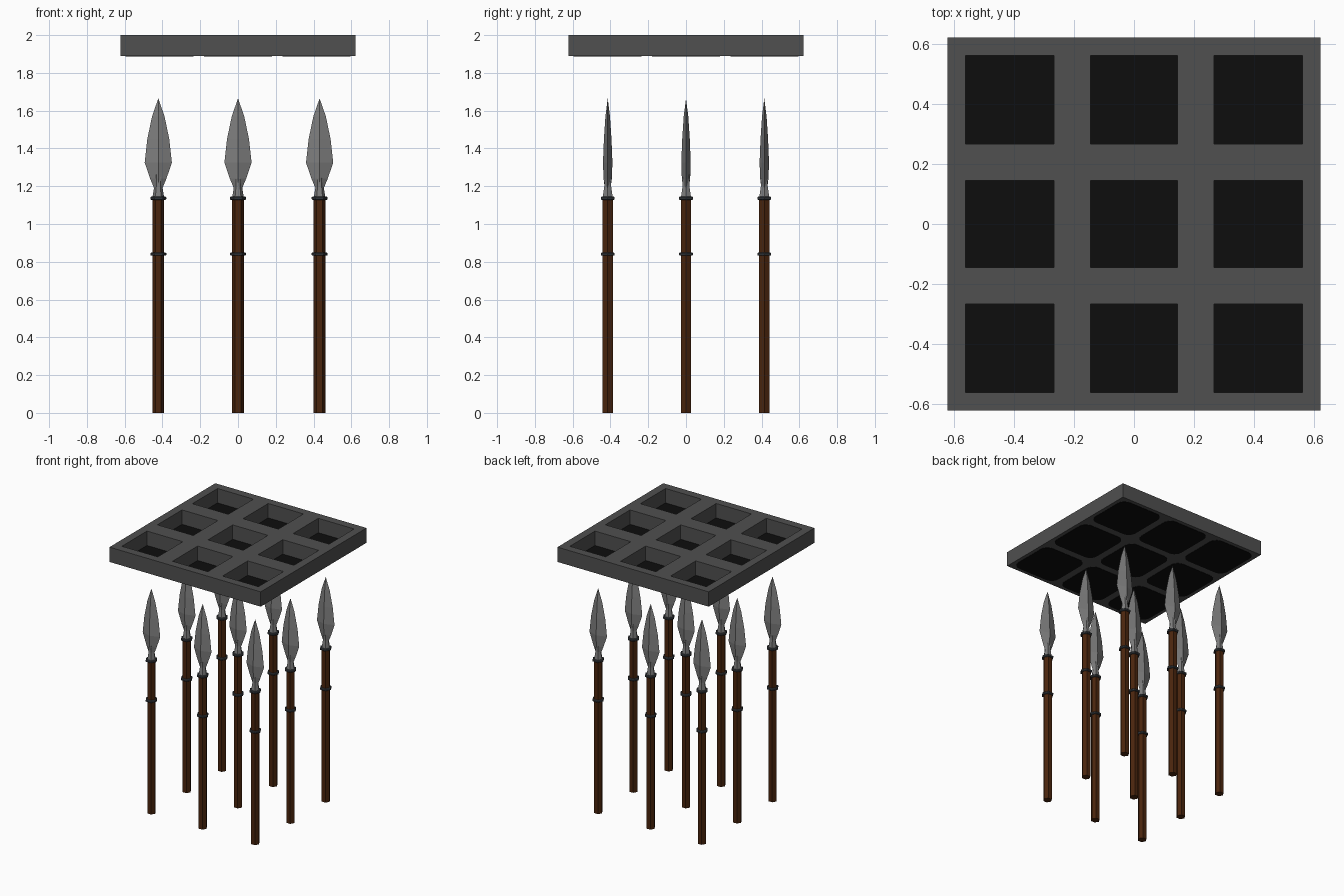
import bpy, bmesh, math

if "Cube" in bpy.data.objects:
    bpy.data.objects.remove(bpy.data.objects["Cube"])


def material(name, rgb):
    m = bpy.data.materials.new(name)
    m.diffuse_color = (*rgb, 1)
    m.use_nodes = True
    m.node_tree.nodes["Principled BSDF"].inputs["Base Color"].default_value = m.diffuse_color
    return m


STONE = material("dark grey stone", (0.080, 0.080, 0.080))
BLACK = material("black hole", (0.004, 0.004, 0.004))
WOOD = material("dark brown wood", (0.068, 0.018, 0.004))
IRON = material("dark iron", (0.045, 0.052, 0.060))
STEEL = material("grey steel", (0.205, 0.205, 0.205))


def finish(bm, name, mat):
    bmesh.ops.recalc_face_normals(bm, faces=bm.faces)
    me = bpy.data.meshes.new(name)
    bm.to_mesh(me)
    bm.free()
    me.materials.append(mat)
    ob = bpy.data.objects.new(name, me)
    bpy.context.collection.objects.link(ob)
    return ob


def loft(bm, rings, tip=None):
    """Skin a stack of equal-length point rings, capped, optionally to a tip."""
    loops = [[bm.verts.new(p) for p in r] for r in rings]
    n = len(loops[0])
    for a, b in zip(loops, loops[1:]):
        for i in range(n):
            j = (i + 1) % n
            bm.faces.new((a[i], a[j], b[j], b[i]))
    bm.faces.new(loops[0][::-1])
    if tip:
        t = bm.verts.new(tip)
        for i in range(n):
            bm.faces.new((loops[-1][i], loops[-1][(i + 1) % n], t))
    else:
        bm.faces.new(loops[-1])


def hexagon(x, y, z, r):
    return [(x + r * math.cos(math.pi * i / 3), y + r * math.sin(math.pi * i / 3), z)
            for i in range(6)]


def diamond(x, y, z, w, t):
    return [(x + w, y, z), (x, y + t, z), (x - w, y, z), (x, y - t, z)]


# slab with a 3 x 3 set of square holes
cuts = [-0.622, -0.562, -0.267, -0.145, 0.145, 0.267, 0.562, 0.622]
bm = bmesh.new()
grid = [[bm.verts.new((x, y, 1.89)) for y in cuts] for x in cuts]
for i in range(7):
    for j in range(7):
        if i % 2 == 0 or j % 2 == 0:
            bm.faces.new((grid[i][j], grid[i + 1][j], grid[i + 1][j + 1], grid[i][j + 1]))
new = bmesh.ops.extrude_face_region(bm, geom=bm.faces[:])["geom"]
bmesh.ops.translate(bm, vec=(0, 0, 0.11),
                    verts=[v for v in new if isinstance(v, bmesh.types.BMVert)])
finish(bm, "slab", STONE)


# black rounded plates closing the holes from below
def rounded_square(cx, cy, z, half=0.18, r=0.06, steps=5):
    pts = []
    for q in range(4):
        sx, sy = ((1, 1), (-1, 1), (-1, -1), (1, -1))[q]
        for k in range(steps + 1):
            a = math.pi / 2 * (q + k / steps)
            pts.append((cx + sx * (half - r) + r * math.cos(a),
                        cy + sy * (half - r) + r * math.sin(a), z))
    return pts


C = 0.4145
bm = bmesh.new()
for cx in (-C, 0, C):
    for cy in (-C, 0, C):
        loft(bm, [rounded_square(cx, cy, 1.888), rounded_square(cx, cy, 1.893)])
finish(bm, "hole_floors", BLACK)

# spears: shaft, rings, socket and blade
for x in (-0.422, 0, 0.432):
    for y in (-C, 0, C):
        bm = bmesh.new()
        loft(bm, [hexagon(x, y, 0, 0.031), hexagon(x, y, 1.135, 0.031)])
        finish(bm, "spear_shaft", WOOD)

        bm = bmesh.new()
        for z in (0.832, 1.128):
            loft(bm, [hexagon(x, y, z, 0.038), hexagon(x, y, z + 0.004, 0.0425),
                      hexagon(x, y, z + 0.013, 0.0425), hexagon(x, y, z + 0.017, 0.038)])
        finish(bm, "spear_rings", IRON)

        bm = bmesh.new()
        loft(bm, [hexagon(x, y, 1.14, 0.031), hexagon(x, y, 1.20, 0.021),
                  hexagon(x, y, 1.26, 0.021)], (x, y, 1.34))
        finish(bm, "spear_socket", STEEL)

        bm = bmesh.new()
        loft(bm, [diamond(x, y, z, w, t) for z, w, t in (
            (1.18, 0.018, 0.014), (1.24, 0.043, 0.022), (1.325, 0.072, 0.025),
            (1.45, 0.058, 0.020), (1.57, 0.033, 0.012))], (x, y, 1.665))
        finish(bm, "spear_blade", STEEL)
